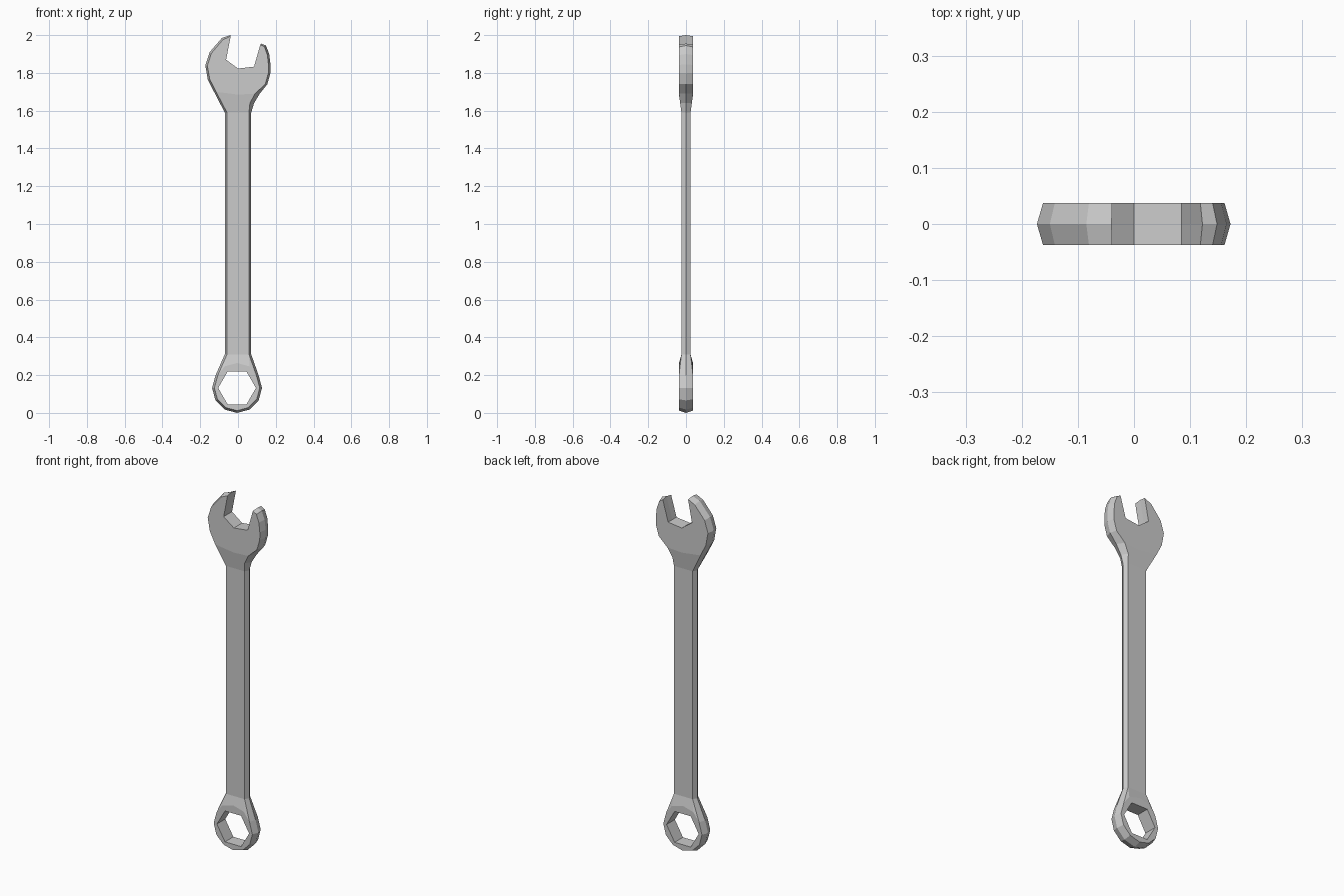
import bpy, bmesh, math

if "Cube" in bpy.data.objects:
    bpy.data.objects.remove(bpy.data.objects["Cube"])

RING_Z, HEAD_Z = 0.132, 1.80      # centres of the two ends
LOW, HIGH = 0.31, 1.59            # seams between shaft and ends
T, TS = 0.037, 0.024              # half thickness of ends and shaft


def plate(name, pts, faces):
    """Mirrored flat plate with a ridged rim; pts are (x, z, half thickness, rim inset)."""
    bm = bmesh.new()
    front, mid, back = {}, {}, {}
    for i, (x, z, t, b) in enumerate(pts):
        dx, dz = -x, min(max(z, RING_Z), HEAD_Z) - z
        d = math.hypot(dx, dz) or 1
        fx, fz = x + dx / d * b, z + dz / d * b
        front[i] = bm.verts.new((fx, -t, fz))
        back[i] = bm.verts.new((fx, t, fz))
    used = {}
    for f in faces:
        bm.faces.new([front[i] for i in f])
        bm.faces.new([back[i] for i in reversed(f)])
        for a, b in zip(f, f[1:] + f[:1]):
            key = (min(a, b), max(a, b))
            used[key] = used.get(key, 0) + 1

    def middle(i):
        if i not in mid:
            mid[i] = bm.verts.new((pts[i][0], 0, pts[i][1]))
        return mid[i]

    # rim walls on boundary edges, leaving the seams open
    for (a, b), n in used.items():
        if n > 1 or (pts[a][1] == pts[b][1] and pts[a][1] in (LOW, HIGH)):
            continue
        ma, mb = middle(a), middle(b)
        bm.faces.new((front[a], front[b], mb, ma))
        bm.faces.new((ma, mb, back[b], back[a]))
    bmesh.ops.recalc_face_normals(bm, faces=bm.faces)
    me = bpy.data.meshes.new(name)
    bm.to_mesh(me)
    bm.free()
    ob = bpy.data.objects.new(name, me)
    bpy.context.collection.objects.link(ob)
    return ob


# shaft
plate("shaft", [(-0.07, LOW, TS, 0.012), (0.07, LOW, TS, 0.012),
                (0.07, HIGH, TS, 0.012), (-0.07, HIGH, TS, 0.012)], [[0, 1, 2, 3]])

# open jaw: outline, slot, then the taper to the shaft
B = 0.011
jaw = [(-0.127, 1.70, T, B), (0, 1.685, T, 0), (0.115, 1.69, T, 0.025),
       (0.155, 1.74, T, B), (0.172, 1.80, T, B), (0.172, 1.845, T, B),
       (0.165, 1.90, T, B), (0.148, 1.945, T, B), (0.122, 1.955, T, 0.006),
       (0.085, 1.833, T, 0), (0.0, 1.823, T, 0), (-0.063, 1.87, T, 0),
       (-0.04, 2.0, T, 0.006), (-0.085, 1.985, T, B), (-0.15, 1.91, T, B),
       (-0.173, 1.84, T, B), (-0.16, 1.765, T, B),
       (-0.07, HIGH, TS, 0.012), (0.07, HIGH, TS, 0.012), (0.085, 1.64, 0.031, 0.022)]
plate("open_jaw", jaw, [list(range(17)), [17, 18, 19, 2, 1, 0]])

# box end: twelve-sided ring with a hexagonal hole, plus the neck
ring = []
for k in range(12):
    a = math.radians(30 * k)
    neck = 2 <= k <= 4
    ring.append((0.132 * math.cos(a) - 0.005, RING_Z + 0.132 * math.sin(a), T,
                 0.0 if neck else 0.012))
for k in range(12):
    a = math.radians(30 * k)
    r = 0.1 if k % 2 == 0 else 0.1 * math.cos(math.pi / 6)
    ring.append((r * math.cos(a) - 0.005, RING_Z + r * math.sin(a), T, 0))
ring += [(-0.07, LOW, TS, 0.012), (0.07, LOW, TS, 0.012)]
faces = [[k, (k + 1) % 12, 12 + (k + 1) % 12, 12 + k] for k in range(12)]
faces += [[1, 25, 2], [2, 25, 24, 4, 3], [4, 24, 5]]
plate("box_end", ring, faces)
